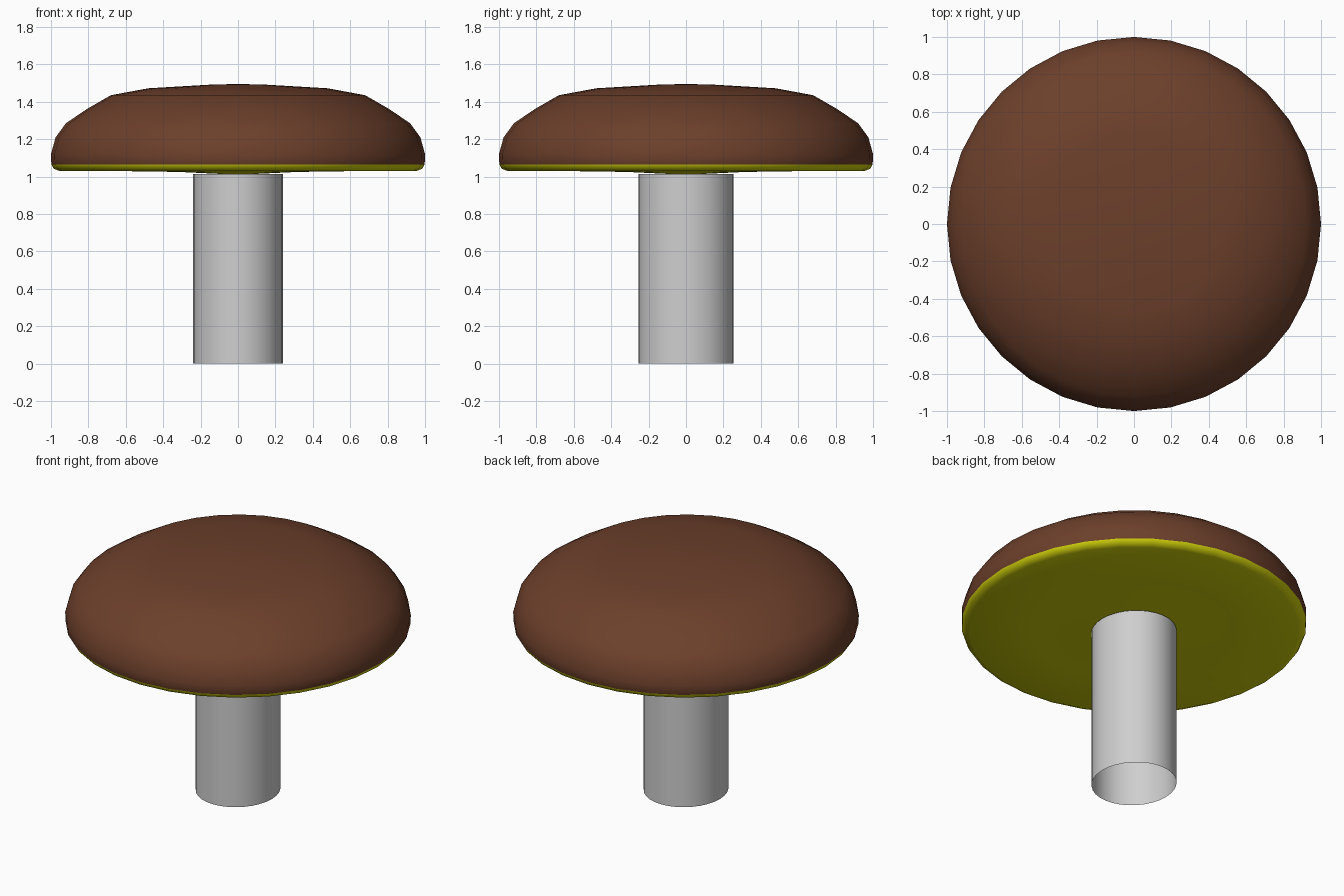
import bpy, bmesh, math

if "Cube" in bpy.data.objects:
    bpy.data.objects.remove(bpy.data.objects["Cube"])


def material(name, rgb):
    m = bpy.data.materials.new(name)
    m.diffuse_color = (*rgb, 1)
    m.use_nodes = True
    m.node_tree.nodes["Principled BSDF"].inputs["Base Color"].default_value = m.diffuse_color
    return m


def lathe(name, profile, segments, mats, sx=1.0, sy=1.0):
    """Spin an (r, z) profile, listed top to bottom, around z."""
    bm = bmesh.new()
    rings = []
    for r, z in profile:
        if r == 0:
            rings.append([bm.verts.new((0, 0, z))] * segments)
        else:
            rings.append([bm.verts.new((r * sx * math.cos(math.tau * i / segments),
                                        r * sy * math.sin(math.tau * i / segments), z))
                          for i in range(segments)])
    for a, b in zip(rings, rings[1:]):
        for i in range(segments):
            j = (i + 1) % segments
            corners = list(dict.fromkeys((a[i], b[i], b[j], a[j])))
            bm.faces.new(corners)
    bm.normal_update()
    me = bpy.data.meshes.new(name)
    bm.to_mesh(me)
    bm.free()
    ob = bpy.data.objects.new(name, me)
    bpy.context.collection.objects.link(ob)
    for m in mats:
        me.materials.append(m)
    bpy.ops.object.select_all(action='DESELECT')
    ob.select_set(True)
    bpy.context.view_layer.objects.active = ob
    bpy.ops.object.shade_smooth_by_angle(angle=math.radians(60))
    return ob


brown = material("cap brown", (0.150, 0.050, 0.024))
olive = material("underside yellow", (0.60, 0.60, 0.003))
grey = material("stem grey", (0.62, 0.62, 0.62))

# Mushroom cap: domed top, rounded rim, nearly flat underside
RIM_Z = 1.065
cap = lathe("cap", [(0, 1.495), (0.14, 1.492), (0.48, 1.472), (0.68, 1.435),
                    (0.81, 1.36), (0.92, 1.285), (0.975, 1.21), (1.0, 1.12),
                    (0.998, RIM_Z), (0.985, 1.042), (0.955, 1.03),
                    (0.6, 1.029), (0.32, 1.025), (0, 1.01)], 32, [brown, olive])
for p in cap.data.polygons:
    p.material_index = 1 if p.center.z < RIM_Z else 0

# Stem: open tube, slightly wider front to back
lathe("stem", [(1, 1.015), (1, 0)], 32, [grey], 0.24, 0.255)
